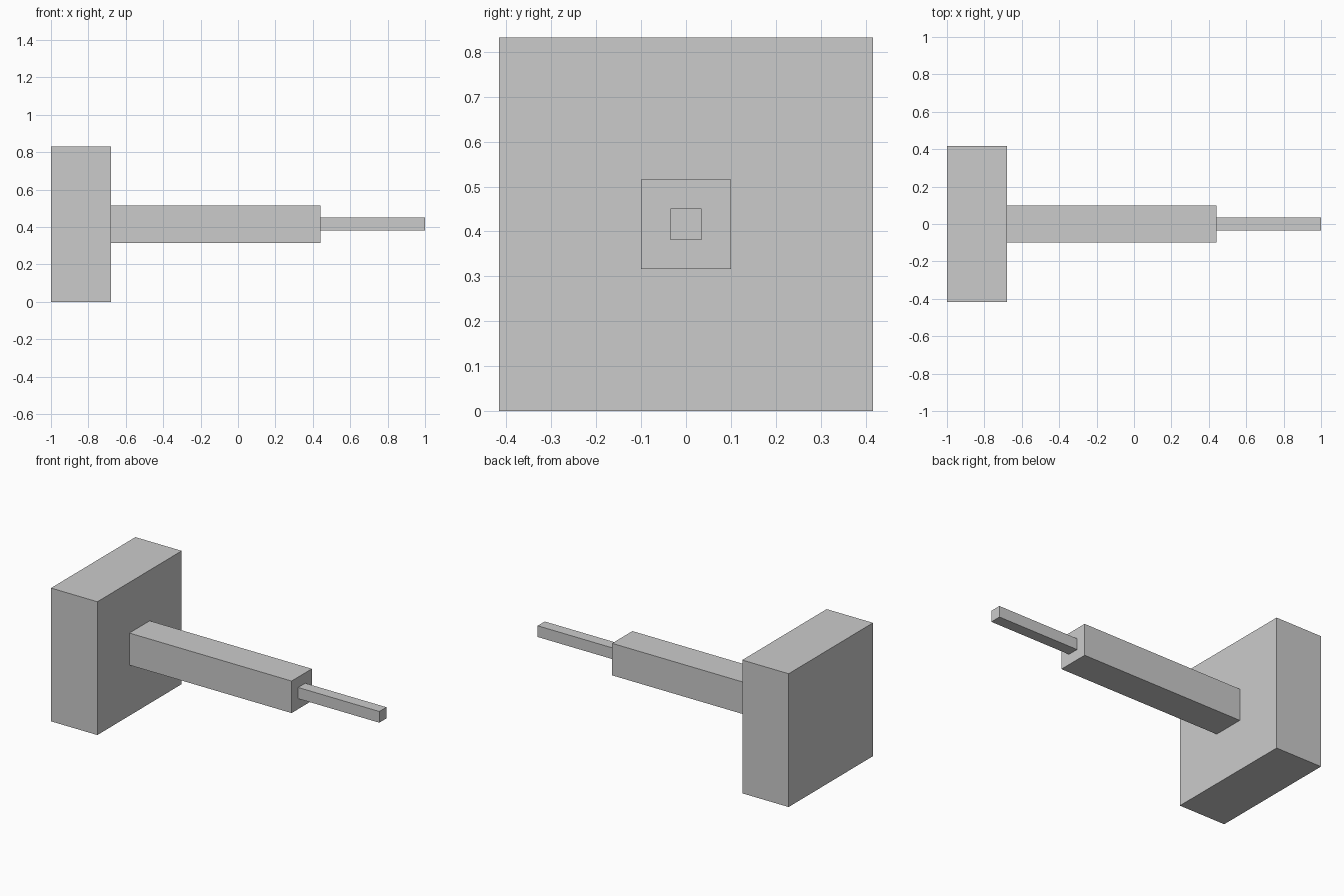
import bpy

if "Cube" in bpy.data.objects:
    bpy.data.objects.remove(bpy.data.objects["Cube"])

AXIS_Z = 0.416  # height of the shared centre line


def square_bar(name, x0, x1, side):
    """Square-section box running along x on the centre line."""
    bpy.ops.mesh.primitive_cube_add(size=1, location=((x0 + x1) / 2, 0, AXIS_Z))
    obj = bpy.context.object
    obj.name = name
    obj.scale = (x1 - x0, side, side)
    bpy.ops.object.transform_apply(location=False, rotation=False, scale=True)
    return obj


# Heavy end block
square_bar("end_block", -1.0, -0.68, 0.832)
# Thick middle shaft
square_bar("main_shaft", -0.68, 0.44, 0.2)
# Thin tip
square_bar("thin_tip", 0.44, 1.0, 0.07)
